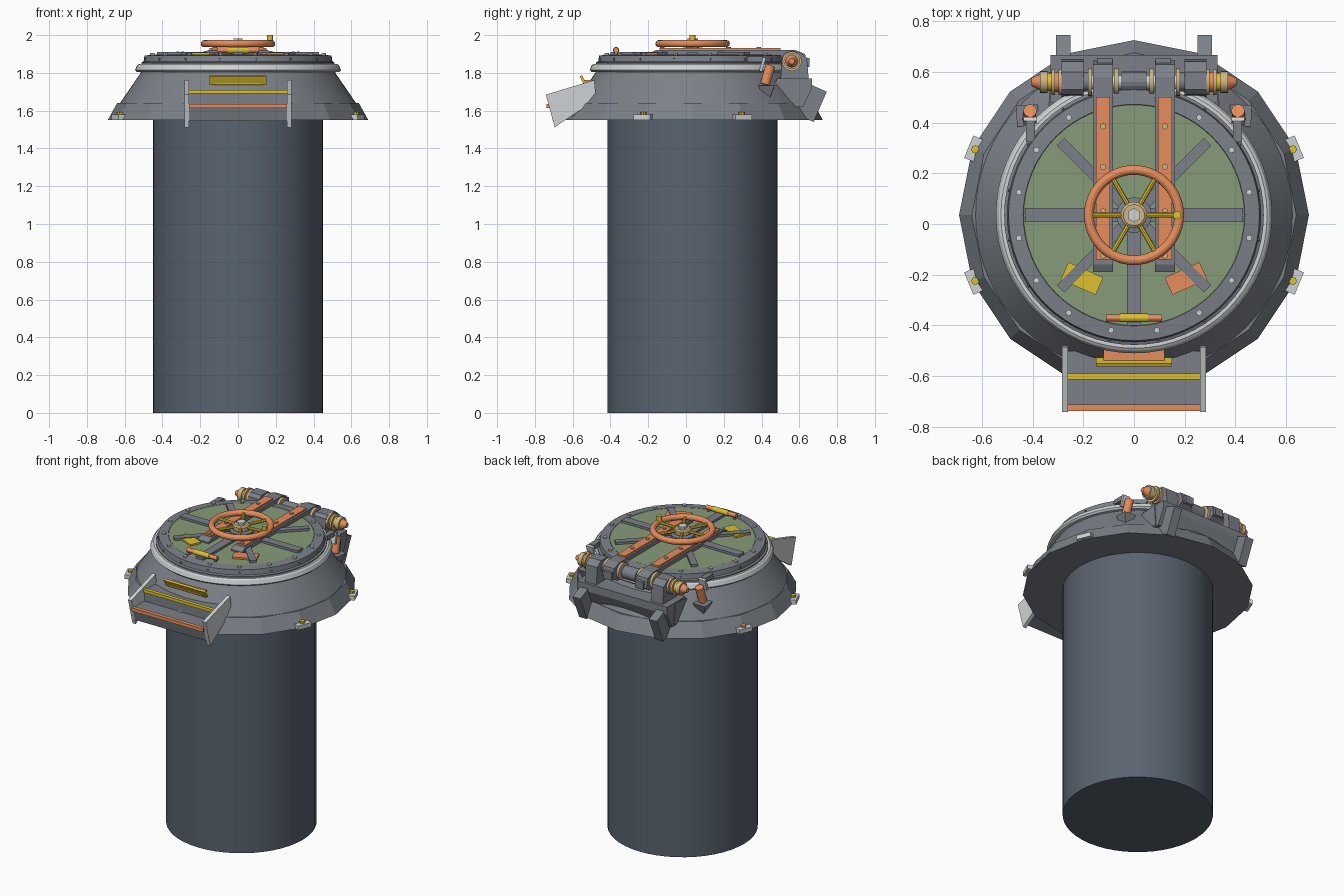
import bpy, bmesh, math
from mathutils import Vector, Matrix

if "Cube" in bpy.data.objects:
    bpy.data.objects.remove(bpy.data.objects["Cube"])

CY = 0.035  # hatch axis offset in y


def mat(name, rgb):
    m = bpy.data.materials.new(name)
    m.diffuse_color = (*rgb, 1)
    m.use_nodes = True
    m.node_tree.nodes["Principled BSDF"].inputs["Base Color"].default_value = m.diffuse_color
    return m


SLATE = mat("slate", (0.10, 0.125, 0.16))
GREY = mat("grey", (0.20, 0.22, 0.25))
WHITE = mat("pale", (0.62, 0.65, 0.66))
GREEN = mat("green", (0.24, 0.33, 0.19))
ORANGE = mat("orange", (0.80, 0.27, 0.11))
YELLOW = mat("yellow", (0.72, 0.53, 0.03))
TAN = mat("brass", (0.62, 0.46, 0.24))


def finish(name, bm, m):
    bmesh.ops.recalc_face_normals(bm, faces=bm.faces)
    me = bpy.data.meshes.new(name)
    bm.to_mesh(me)
    bm.free()
    o = bpy.data.objects.new(name, me)
    bpy.context.collection.objects.link(o)
    me.materials.append(m)
    return o


def lathe(name, prof, segs, m, closed=False):
    """Revolve (radius, z) points about the hatch axis; open profiles get caps."""
    bm = bmesh.new()
    rings = [[bm.verts.new((r * math.cos(math.tau * i / segs), CY + r * math.sin(math.tau * i / segs), z))
              for i in range(segs)] for r, z in prof]
    pairs = list(zip(rings, rings[1:])) + ([(rings[-1], rings[0])] if closed else [])
    for a, b in pairs:
        for i in range(segs):
            j = (i + 1) % segs
            bm.faces.new((a[i], a[j], b[j], b[i]))
    if not closed:
        bm.faces.new(rings[0])
        bm.faces.new(rings[-1])
    return finish(name, bm, m)


def box(name, c, size, m, rz=0.0, rx=0.0):
    bm = bmesh.new()
    M = Matrix.Translation(c) @ Matrix.Rotation(rz, 4, 'Z') @ Matrix.Rotation(rx, 4, 'X') @ Matrix.Diagonal((*size, 1))
    bmesh.ops.create_cube(bm, size=1, matrix=M)
    return finish(name, bm, m)


def rod(name, p, q, r1, m, r2=None, segs=16):
    p, q = Vector(p), Vector(q)
    d = q - p
    bm = bmesh.new()
    M = Matrix.Translation((p + q) / 2) @ d.to_track_quat('Z', 'Y').to_matrix().to_4x4()
    bmesh.ops.create_cone(bm, cap_ends=True, segments=segs, radius1=r1,
                          radius2=r1 if r2 is None else r2, depth=d.length, matrix=M)
    return finish(name, bm, m)


def prism(name, pts, x0, x1, m):
    """Extrude a (y, z) outline along x."""
    bm = bmesh.new()
    a = [bm.verts.new((x0, y, z)) for y, z in pts]
    b = [bm.verts.new((x1, y, z)) for y, z in pts]
    bm.faces.new(a)
    bm.faces.new(b)
    for i in range(len(pts)):
        j = (i + 1) % len(pts)
        bm.faces.new((a[i], a[j], b[j], b[i]))
    return finish(name, bm, m)


def polar(r, ang, z):
    return Vector((r * math.cos(ang), CY + r * math.sin(ang), z))


# shaft, faceted flange, conical collar and seal ring
lathe("shaft", [(0.45, 0), (0.45, 1.56)], 48, SLATE)
lathe("flange", [(0.69, 1.55), (0.64, 1.64)], 16, GREY)
lathe("collar", [(0.63, 1.62), (0.625, 1.64), (0.515, 1.80), (0.515, 1.81)], 64, GREY)
lathe("seal_ring", [(0.50, 1.805), (0.535, 1.805), (0.545, 1.815), (0.535, 1.84), (0.525, 1.847), (0.50, 1.847)],
      64, WHITE, True)

# hatch lid with green panel
lathe("lid", [(0.512, 1.80), (0.512, 1.855), (0.50, 1.86), (0.495, 1.892), (0.437, 1.897), (0.434, 1.89)], 64, GREY)
lathe("lid_panel", [(0.435, 1.88), (0.435, 1.896)], 64, GREEN)
for i in range(16):
    a = math.tau * (i + 0.5) / 16
    rod("lid_bolt", polar(0.463, a, 1.88), polar(0.463, a, 1.905), 0.012, WHITE, segs=8)
    rod("rim_rivet", polar(0.49, a, 1.872), polar(0.505, a, 1.872), 0.006, GREY, segs=6)

# radial ribs on the lid
for deg, r in ((0, 0.43), (180, 0.43), (270, 0.435), (45, 0.41), (135, 0.41), (225, 0.41), (315, 0.41)):
    a = math.radians(deg)
    w = 0.042 if deg % 90 else 0.055
    box("lid_rib", polar(r / 2, a, 1.90), (r, w, 0.022), GREY, rz=a)

# small plates beside the lower ribs
for s, m in ((-1, YELLOW), (1, ORANGE)):
    box("lid_plate", (s * 0.205, -0.215, 1.90), (0.15, 0.075, 0.014), m, rz=s * math.radians(24))

# lid grab handle
for s in (-1, 1):
    rod("handle_end", (s * 0.05, -0.37, 1.92), (s * 0.11, -0.37, 1.92), 0.014, ORANGE)
    rod("handle_post", (s * 0.095, -0.37, 1.885), (s * 0.095, -0.37, 1.92), 0.010, GREY)
rod("handle_grip", (-0.055, -0.37, 1.92), (0.055, -0.37, 1.92), 0.017, YELLOW)

# hinge arms with orange straps and bolts
for s in (-1, 1):
    x = s * 0.122
    prism("hinge_arm", [(-0.19, 1.89), (-0.19, 1.905), (-0.16, 1.92), (0.58, 1.92), (0.63, 1.90),
                        (0.645, 1.84), (0.60, 1.81), (0.53, 1.81), (0.50, 1.89)], x - 0.04, x + 0.04, GREY)
    box("arm_strap", (x, 0.18, 1.924), (0.056, 0.64, 0.014), ORANGE)
    for y in (0.385, 0.225, 0.05, -0.125):
        rod("strap_bolt", (x, y, 1.925), (x, y, 1.938), 0.012, TAN, segs=8)

# hand wheel
bm = bmesh.new()
N, K = 48, 12
ring = [[bm.verts.new(polar(0.178 + 0.019 * math.cos(math.tau * k / K), math.tau * i / N,
                            1.955 + 0.019 * math.sin(math.tau * k / K))) for k in range(K)] for i in range(N)]
for i in range(N):
    for k in range(K):
        n, l = ring[(i + 1) % N], (k + 1) % K
        bm.faces.new((ring[i][k], n[k], n[l], ring[i][l]))
finish("wheel_rim", bm, ORANGE)
for i in range(6):
    a = math.tau * i / 6
    rod("wheel_spoke", polar(0.03, a, 1.952), polar(0.175, a, 1.957), 0.010, YELLOW, segs=8)
lathe("wheel_shaft", [(0.07, 1.89), (0.07, 1.925), (0.035, 1.93), (0.035, 1.95)], 24, GREY)
lathe("wheel_hub", [(0.052, 1.935), (0.052, 1.96), (0.042, 1.968)], 24, TAN)
rod("wheel_nut", polar(0, 0, 1.965), polar(0, 0, 1.982), 0.028, WHITE, segs=6)
rod("wheel_knob", (0.17, CY, 1.96), (0.17, CY, 2.0), 0.016, YELLOW)

# hinge base at the back, pillars, pin and stacked end rings
HY, HZ = 0.56, 1.862
prism("hinge_base", [(0.48, 1.77), (0.667, 1.77), (0.667, 1.72), (0.62, 1.62), (0.48, 1.62)], -0.33, 0.33, GREY)
rod("hinge_pin", (-0.33, HY, HZ), (0.33, HY, HZ), 0.028, WHITE)
rod("hinge_barrel", (-0.05, HY, HZ), (0.05, HY, HZ), 0.042, GREY)
for s in (-1, 1):
    prism("hinge_pillar", [(0.50, 1.76), (0.51, 1.89), (0.53, 1.91), (0.60, 1.91), (0.64, 1.88), (0.65, 1.76)],
          s * 0.20, s * 0.285, GREY)
    box("pillar_block", (s * 0.115, 0.635, 1.855), (0.06, 0.04, 0.05), GREY)
    for x0, x1, r, m in ((0.165, 0.182, 0.055, TAN), (0.062, 0.078, 0.055, TAN), (0.182, 0.20, 0.038, GREY),
                         (0.285, 0.298, 0.052, TAN), (0.298, 0.312, 0.04, ORANGE), (0.312, 0.325, 0.052, TAN),
                         (0.325, 0.342, 0.036, YELLOW), (0.342, 0.37, 0.043, TAN)):
        rod("hinge_ring", (s * x0, HY, HZ), (s * x1, HY, HZ), r, m, segs=20)
    rod("hinge_cap", (s * 0.37, HY, HZ), (s * 0.405, HY, HZ), 0.033, ORANGE, 0.015)
    # slanted foot and side gusset of the hinge base
    prism("hinge_foot", [(0.59, 1.77), (0.745, 1.70), (0.675, 1.54), (0.50, 1.62)], s * 0.25, s * 0.308, GREY)
    prism("hinge_gusset", [(0.42, 1.75), (0.59, 1.77), (0.60, 1.63), (0.50, 1.60)], s * 0.308, s * 0.335, GREY)

# side lamps with brackets
for s in (-1, 1):
    rod("side_lamp", (s * 0.415, 0.418, 1.74), (s * 0.41, 0.447, 1.84), 0.026, ORANGE)
    box("lamp_clip", (s * 0.41, 0.405, 1.845), (0.05, 0.016, 0.075), WHITE, rx=math.radians(-15))
    box("lamp_arm", (s * 0.408, 0.365, 1.872), (0.036, 0.085, 0.03), GREY)
    a = math.radians(90 - s * 47)
    rod("lamp_gusset", polar(0.57, a, 1.64), polar(0.575, a, 1.735), 0.015, GREY, 0.06, segs=4)

# front steps between side plates
for s in (-1, 1):
    prism("step_side", [(-0.742, 1.685), (-0.485, 1.762), (-0.475, 1.66), (-0.695, 1.512)],
          s * 0.26, s * 0.284, WHITE)
prism("step_treads", [(-0.50, 1.70), (-0.605, 1.70), (-0.605, 1.63), (-0.725, 1.63), (-0.705, 1.545), (-0.50, 1.60)],
      -0.26, 0.26, GREY)
box("upper_nosing", (0, -0.602, 1.70), (0.52, 0.024, 0.02), YELLOW)
box("lower_nosing", (0, -0.725, 1.625), (0.52, 0.026, 0.022), ORANGE)

# grab bar on the front of the collar
box("grab_bar", (0, -0.545, 1.762), (0.30, 0.014, 0.05), YELLOW, rx=math.radians(28))
box("grab_backing", (0, -0.52, 1.752), (0.24, 0.05, 0.022), ORANGE)

# flange clips
for deg in (22.5, -22.5, 157.5, 202.5):
    a = math.radians(deg)
    box("flange_clip", polar(0.683, a, 1.565), (0.045, 0.095, 0.028), WHITE, rz=a)
    rod("clip_bolt", polar(0.678, a, 1.57), polar(0.678, a, 1.592), 0.016, YELLOW, segs=8)

# smooth round parts, keep edges sharp
for o in bpy.data.objects:
    o.select_set(True)
    bpy.context.view_layer.objects.active = o
bpy.ops.object.shade_smooth_by_angle(angle=math.radians(20))
bpy.data.objects["flange"].data.shade_flat()
